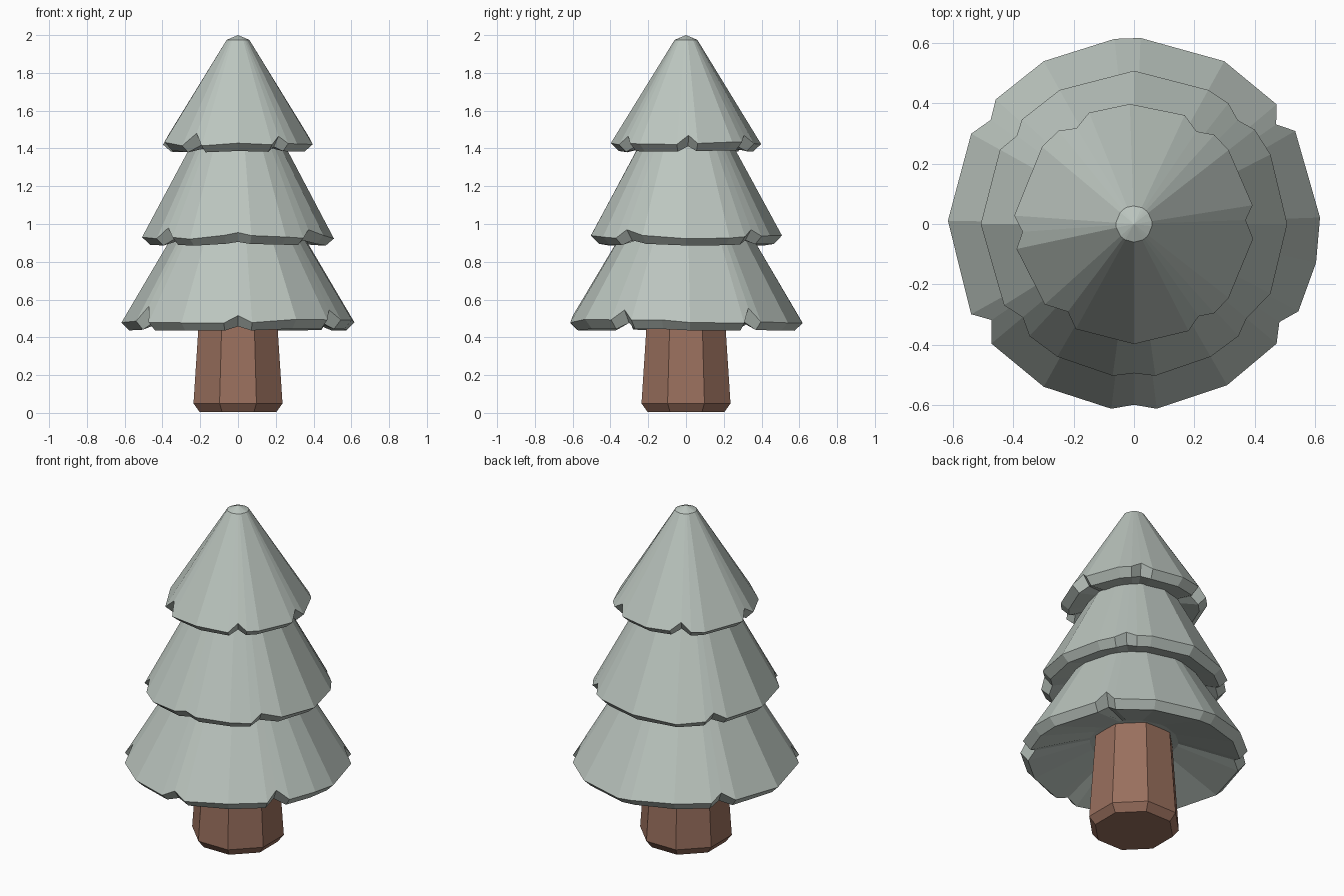
import bpy, bmesh, random
from math import cos, sin, radians

random.seed(4)
cube = bpy.data.objects.get("Cube")
if cube:
    bpy.data.objects.remove(cube)


def material(name, colour):
    mat = bpy.data.materials.new(name)
    mat.use_nodes = True
    mat.diffuse_color = colour
    mat.node_tree.nodes["Principled BSDF"].inputs["Base Color"].default_value = colour
    return mat


foliage = material("pale grey green", (0.50, 0.56, 0.52, 1))
bark = material("reddish brown", (0.32, 0.16, 0.11, 1))


def polar(radius, angle, z):
    a = radians(angle)
    return radius * cos(a), radius * sin(a), z


def build(name, rings, mat, tip=None, base=None):
    """Skin a stack of point rings, listed top to bottom, and close both ends."""
    bm = bmesh.new()
    loops = [[bm.verts.new(p) for p in ring] for ring in rings]
    count = len(loops[0])
    for upper, lower in zip(loops, loops[1:]):
        for i in range(count):
            j = (i + 1) % count
            bm.faces.new((upper[i], lower[i], lower[j], upper[j]))
    for loop, point in ((loops[0], tip), (loops[-1], base)):
        if point is None:
            bm.faces.new(loop)
        else:
            centre = bm.verts.new((0, 0, point))
            for i in range(count):
                bm.faces.new((centre, loop[i], loop[(i + 1) % count]))
    bmesh.ops.recalc_face_normals(bm, faces=bm.faces)
    mesh = bpy.data.meshes.new(name)
    bm.to_mesh(mesh)
    bm.free()
    mesh.materials.append(mat)
    obj = bpy.data.objects.new(name, mesh)
    bpy.context.collection.objects.link(obj)


def tier(name, corners, notches, rim, top, lip, hollow, tip=None):
    """Branch tier: a faceted cone with a thick lip, cut by notches at given angles."""
    (rim_r, rim_z), (top_r, top_z), (lip_r, lip_z), (in_r, in_z) = rim, top, lip, hollow
    slope = (rim_r - top_r) / (top_z - rim_z)
    upper, edge, under, inner = [], [], [], []
    for angle in sorted(corners + list(notches)):
        lift = notches.get(angle, 0)
        wobble = random.uniform(-0.012, 0.012) if not lift else 0
        upper.append(polar(top_r, angle, top_z))
        edge.append(polar(rim_r - slope * lift, angle, rim_z + lift + wobble))
        under.append(polar(lip_r - slope * lift, angle, lip_z + lift * 0.6 + wobble / 2))
        inner.append(polar(in_r, angle, in_z))
    build(name, [upper, edge, under, inner], foliage, tip, in_z + 0.03)


# Trunk: tapered octagon with a chamfered foot
sides = [22.5 + 45 * i for i in range(8)]
build("trunk", [[polar(r, a, z) for a in sides]
                for r, z in ((0.215, 0.62), (0.255, 0.05), (0.22, 0.005))], bark)

# Branch tiers
tier("lower_branches",
     [2, 30, 40, 61, 88, 96, 119, 138, 151, 179, 209, 220, 241, 263, 277, 300, 320, 332, 348],
     {35: 0.07, 144: 0.05, 214: 0.08, 270: 0.03, 326: 0.06},
     (0.617, 0.485), (0.31, 1.0), (0.575, 0.44), (0.24, 0.56))
tier("middle_branches",
     [0, 27, 38, 52, 61, 90, 119, 137, 151, 180, 212, 227, 240, 262, 278, 300, 313, 333],
     {45: 0.04, 143: 0.04, 220: 0.05, 270: 0.025, 320: 0.04},
     (0.508, 0.93), (0.23, 1.45), (0.465, 0.89), (0.33, 0.93))
tier("upper_branches",
     [9, 38, 48, 65, 92, 112, 129, 140, 176, 192, 222, 241, 270, 297, 312, 322, 353],
     {2: 0.045, 56: 0.045, 121: 0.045, 184: 0.045, 233: 0.055, 305: 0.04},
     (0.398, 1.425), (0.06, 1.975), (0.355, 1.385), (0.22, 1.41), 2.0)
